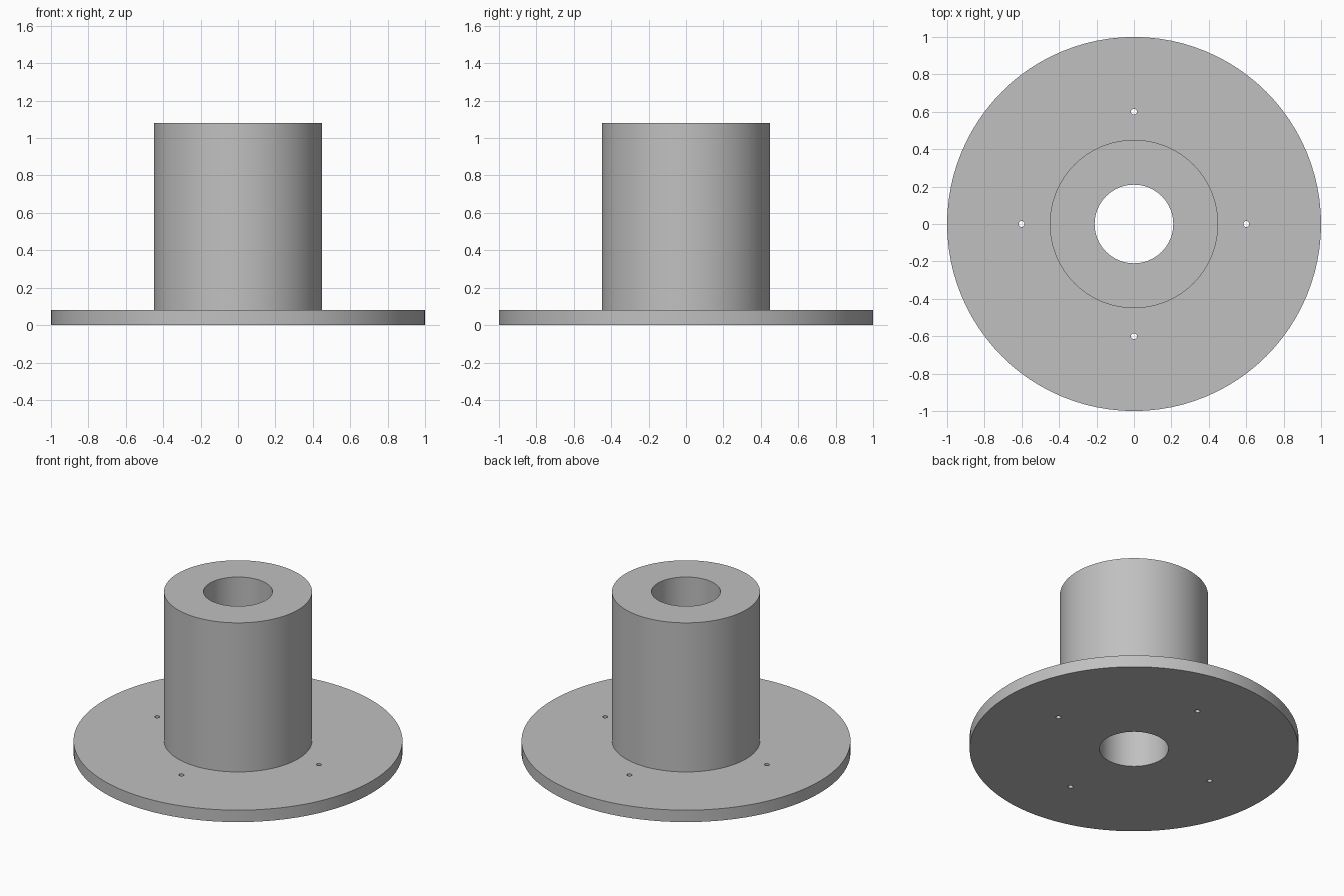
import bpy
import math

cube = bpy.data.objects.get("Cube")
if cube:
    bpy.data.objects.remove(cube, do_unlink=True)

FLANGE_R, HUB_R, BORE_R = 1.0, 0.45, 0.21
FLANGE_H, TOTAL_H = 0.08, 1.08
BOLT_CIRCLE_R, BOLT_R = 0.6, 0.016

grey = bpy.data.materials.new("plain_grey")
grey.use_nodes = True
colour = (0.53, 0.53, 0.53, 1)
grey.diffuse_color = colour
grey.node_tree.nodes["Principled BSDF"].inputs["Base Color"].default_value = colour


def lathe(name, profile, segments=96):
    """Revolve a closed (radius, height) profile around z."""
    verts, faces = [], []
    n = len(profile)
    for i in range(segments):
        a = math.tau * i / segments
        verts += [(r * math.cos(a), r * math.sin(a), z) for r, z in profile]
        j = (i + 1) % segments
        for k in range(n):
            m = (k + 1) % n
            faces.append((i * n + k, j * n + k, j * n + m, i * n + m))
    mesh = bpy.data.meshes.new(name)
    mesh.from_pydata(verts, [], faces)
    mesh.materials.append(grey)
    obj = bpy.data.objects.new(name, mesh)
    bpy.context.collection.objects.link(obj)
    return obj


# Flange and hub with a through bore, as one turned part
body = lathe("flanged_hub", [
    (BORE_R, 0), (FLANGE_R, 0), (FLANGE_R, FLANGE_H),
    (HUB_R, FLANGE_H), (HUB_R, TOTAL_H), (BORE_R, TOTAL_H),
])

# Four small bolt holes through the flange
for i in range(4):
    a = math.tau * i / 4
    bpy.ops.mesh.primitive_cylinder_add(
        vertices=16, radius=BOLT_R, depth=FLANGE_H * 3,
        location=(BOLT_CIRCLE_R * math.cos(a), BOLT_CIRCLE_R * math.sin(a), FLANGE_H / 2))
    cutter = bpy.context.object
    cutter.name = "bolt_hole_cutter"
    cutter.hide_render = True
    cutter.data.materials.append(grey)
    cut = body.modifiers.new("bolt_hole", 'BOOLEAN')
    cut.operation = 'DIFFERENCE'
    cut.solver = 'EXACT'
    cut.object = cutter
    bpy.context.view_layer.objects.active = body
    bpy.ops.object.modifier_apply(modifier=cut.name)
    bpy.data.objects.remove(cutter, do_unlink=True)

# Smooth walls, crisp rims
bpy.ops.object.select_all(action='DESELECT')
body.select_set(True)
bpy.context.view_layer.objects.active = body
bpy.ops.object.shade_smooth_by_angle(angle=math.radians(30))
